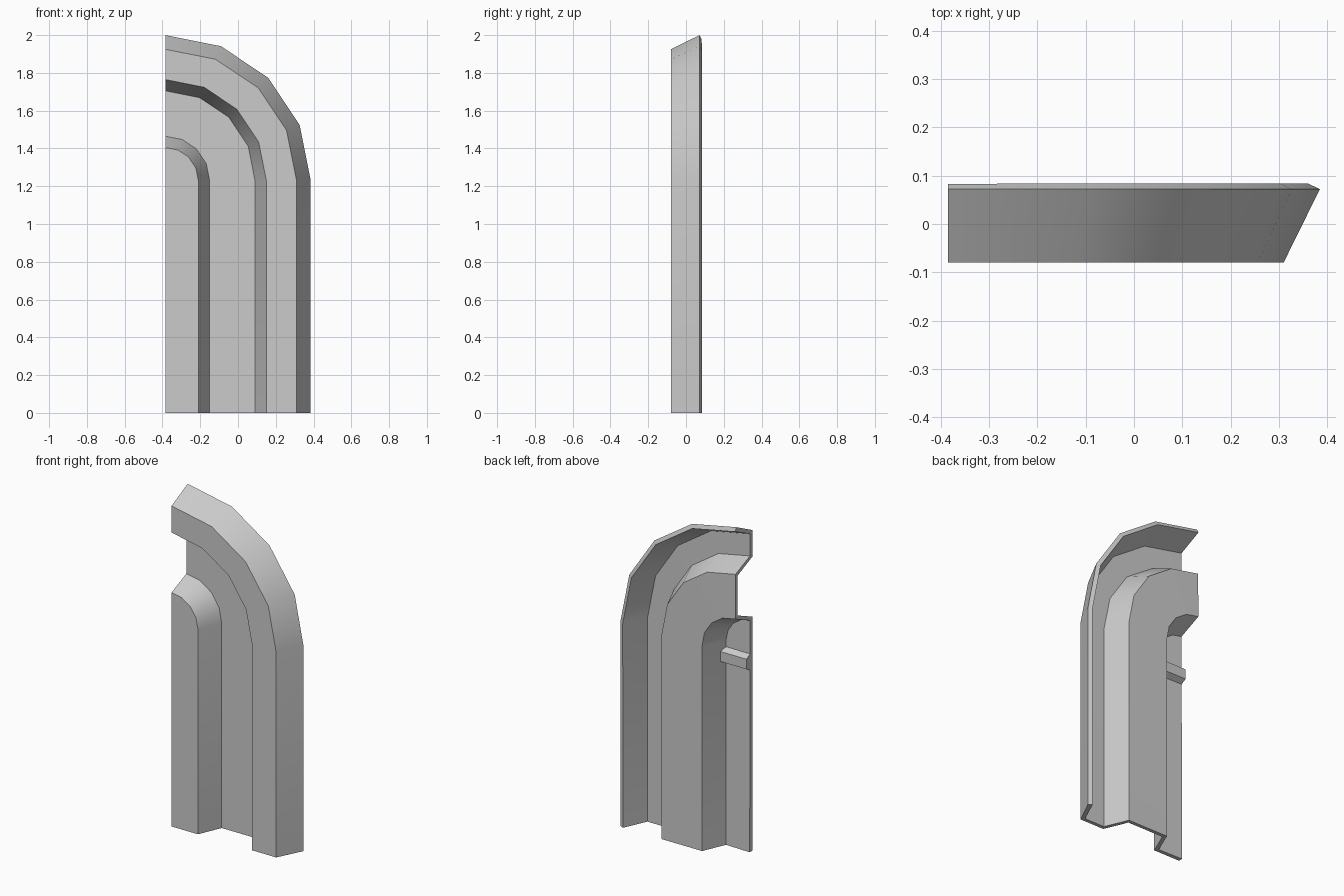
import bpy, bmesh
from math import cos, sin, pi

cube = bpy.data.objects.get("Cube")
if cube:
    bpy.data.objects.remove(cube)

# Single grey finish
grey = bpy.data.materials.new("plain_grey")
grey.use_nodes = True
colour = (0.6, 0.6, 0.6, 1)
grey.diffuse_color = colour
grey.node_tree.nodes["Principled BSDF"].inputs["Base Color"].default_value = colour

EDGE_X, SPRING_Z = -0.385, 1.23   # straight meeting edge, arch spring height
FRONT, FLOOR, BACK = -0.08, 0.06, 0.072
STEPS = 4


def finish(name, bm):
    bmesh.ops.recalc_face_normals(bm, faces=bm.faces)
    mesh = bpy.data.meshes.new(name)
    bm.to_mesh(mesh)
    bm.free()
    mesh.materials.append(grey)
    ob = bpy.data.objects.new(name, mesh)
    bpy.context.collection.objects.link(ob)
    bpy.ops.object.select_all(action='DESELECT')
    ob.select_set(True)
    bpy.context.view_layer.objects.active = ob
    return ob


def arch(bm, radius, y):
    """Quarter arch from the meeting edge down to the ground."""
    pts = []
    for i in range(STEPS + 1):
        a = pi / 2 * (1 - i / STEPS)
        pts.append((EDGE_X + radius * cos(a), y, SPRING_Z + radius * sin(a)))
    pts.append((EDGE_X + radius, y, 0))
    return [bm.verts.new(p) for p in pts]


# Door panel: raised frame, recessed channel and raised centre
bm = bmesh.new()
profile = [(0.77, BACK), (0.695, FRONT), (0.535, FRONT),
           (0.475, FLOOR), (0.235, FLOOR), (0.175, FRONT)]
rings = [arch(bm, r, y) for r, y in profile]
for outer, inner in zip(rings, rings[1:]):
    for i in range(STEPS + 1):
        bm.faces.new((outer[i], outer[i + 1], inner[i + 1], inner[i]))
bm.faces.new(rings[-1] + [bm.verts.new((EDGE_X, FRONT, 0))])
panel = finish("door_panel", bm)
# Front faces must look towards -y so the thickness grows backwards
if panel.data.polygons[-1].normal.y > 0:
    panel.data.flip_normals()
shell = panel.modifiers.new("thickness", 'SOLIDIFY')
shell.thickness = 0.026
shell.offset = -1
bpy.ops.object.modifier_apply(modifier=shell.name)
for v in panel.data.vertices:       # keep the meeting edge straight
    if abs(v.co.x - EDGE_X) < 0.02:
        v.co.x = EDGE_X
bpy.ops.object.shade_smooth_by_angle(angle=pi / 6)

# Tapered grip bar behind the raised centre
bm = bmesh.new()
section = [(-0.06, 1.09), (-0.025, 1.11), (-0.025, 1.17), (-0.06, 1.19)]
ends = [[bm.verts.new((x, y, z)) for y, z in section] for x in (EDGE_X, -0.21)]
for end in ends:
    bm.faces.new(end)
for i in range(4):
    j = (i + 1) % 4
    bm.faces.new((ends[0][i], ends[0][j], ends[1][j], ends[1][i]))
finish("back_grip", bm)
